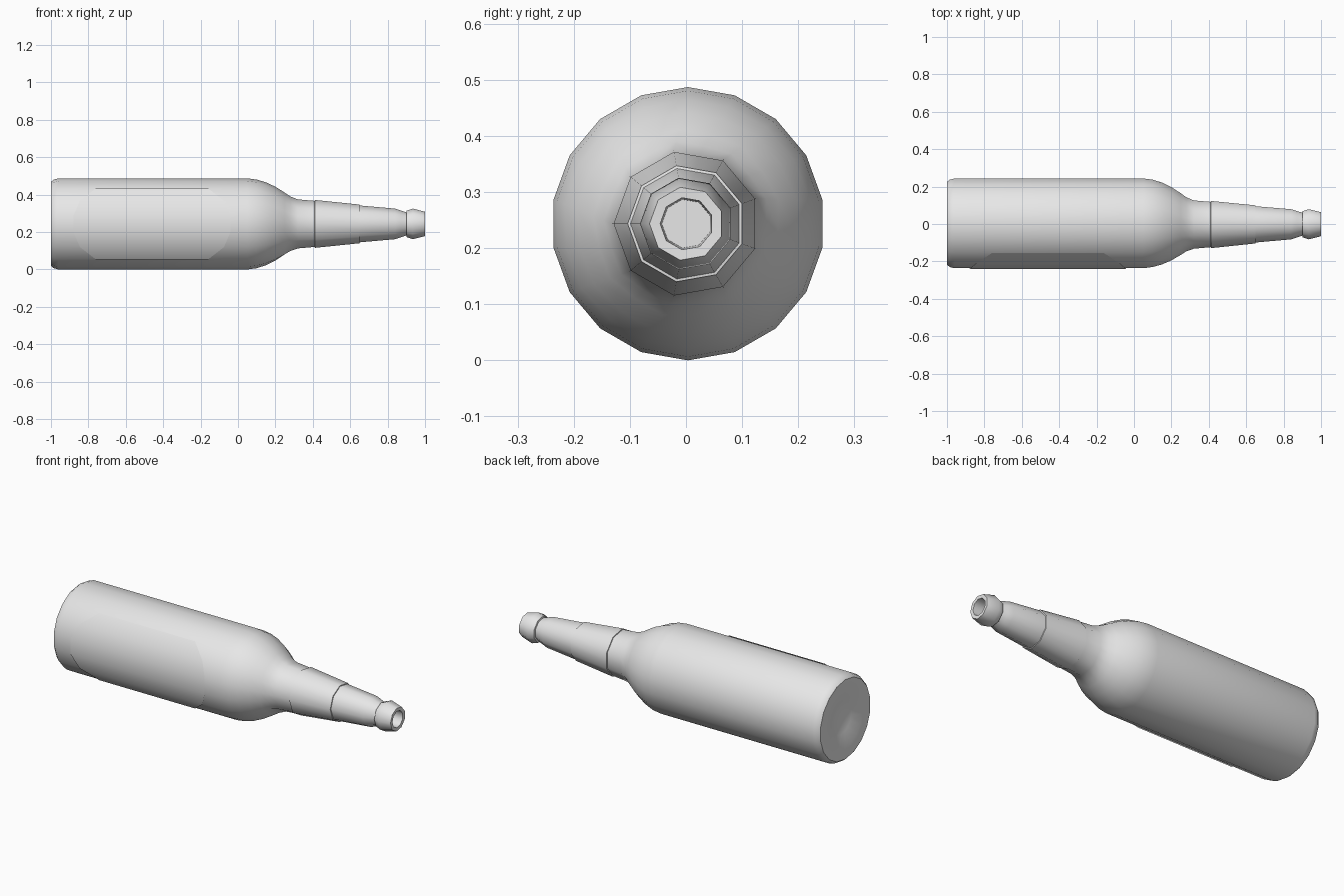
import bpy, bmesh
from math import sin, cos, radians

cube = bpy.data.objects.get("Cube")
if cube:
    bpy.data.objects.remove(cube, do_unlink=True)

grey = bpy.data.materials.new("light_grey")
grey.use_nodes = True
grey.diffuse_color = (0.8, 0.8, 0.8, 1)
grey.node_tree.nodes["Principled BSDF"].inputs["Base Color"].default_value = (0.8, 0.8, 0.8, 1)

SIDES = 18
MID_Z = 0.2435


def ring_point(x, r, blend, k):
    """Corner k of a ring: 18 sides at blend 0, turning into 9 sides at blend 1."""
    a = radians(20 * k + 10 + 10 * blend)
    if k % 2:
        r *= 1 - blend * (1 - cos(radians(20)))
    y = 0.0035 - 0.0025 * blend + r * cos(a)
    return (x, y, MID_Z + r * sin(a))


def finish(name, bm, angle=50):
    mesh = bpy.data.meshes.new(name)
    bm.to_mesh(mesh)
    bm.free()
    mesh.materials.append(grey)
    obj = bpy.data.objects.new(name, mesh)
    bpy.context.collection.objects.link(obj)
    bpy.ops.object.select_all(action='DESELECT')
    obj.select_set(True)
    bpy.context.view_layer.objects.active = obj
    bpy.ops.object.shade_smooth_by_angle(angle=radians(angle))
    return obj


def loft(name, profile, capped):
    bm = bmesh.new()
    rings = [[bm.verts.new(ring_point(x, r, b, k)) for k in range(SIDES)]
             for x, r, b in profile]
    for lo, hi in zip(rings, rings[1:]):
        for k in range(SIDES):
            n = (k + 1) % SIDES
            bm.faces.new((lo[k], lo[n], hi[n], hi[k]))
    if capped:
        bm.faces.new(rings[0][::-1])
        bm.faces.new(rings[-1])
        bmesh.ops.recalc_face_normals(bm, faces=bm.faces)
    return finish(name, bm)


# Bottle: dimpled base, body, shoulder, neck, lip and open mouth
loft("bottle", [
    (-0.965, 0.04, 0), (-0.975, 0.09, 0), (-0.998, 0.16, 0),
    (-1.0, 0.225, 0), (-0.985, 0.237, 0), (-0.96, 0.2435, 0),
    (0.05, 0.2435, 0), (0.1, 0.237, 0), (0.15, 0.222, 0.1),
    (0.2, 0.199, 0.25), (0.25, 0.168, 0.5), (0.28, 0.148, 0.75),
    (0.32, 0.133, 1), (0.4, 0.126, 1),
    (0.65, 0.1, 1), (0.84, 0.083, 1), (0.87, 0.073, 1), (0.9, 0.063, 1),
    (0.902, 0.072, 1), (0.935, 0.083, 1), (1.0, 0.066, 1),
    (0.999, 0.047, 1), (0.9, 0.044, 1),
], True)

# Thin sleeve around the neck
loft("neck_label", [(0.41, 0.125, 1), (0.411, 0.13, 1),
                    (0.65, 0.105, 1), (0.651, 0.099, 1)], False)

# Front label: a thin sheet with rounded ends over five sides of the body
bm = bmesh.new()
half_lengths = (0.3, 0.385, 0.42)
rows = []
for k, half in zip(range(6, 12), half_lengths + half_lengths[::-1]):
    rows.append([bm.verts.new(ring_point(-0.46 + s * half, 0.248, 0, k)) for s in (-1, 1)])
for a, b in zip(rows, rows[1:]):
    bm.faces.new((a[0], b[0], b[1], a[1]))
finish("front_label", bm)
